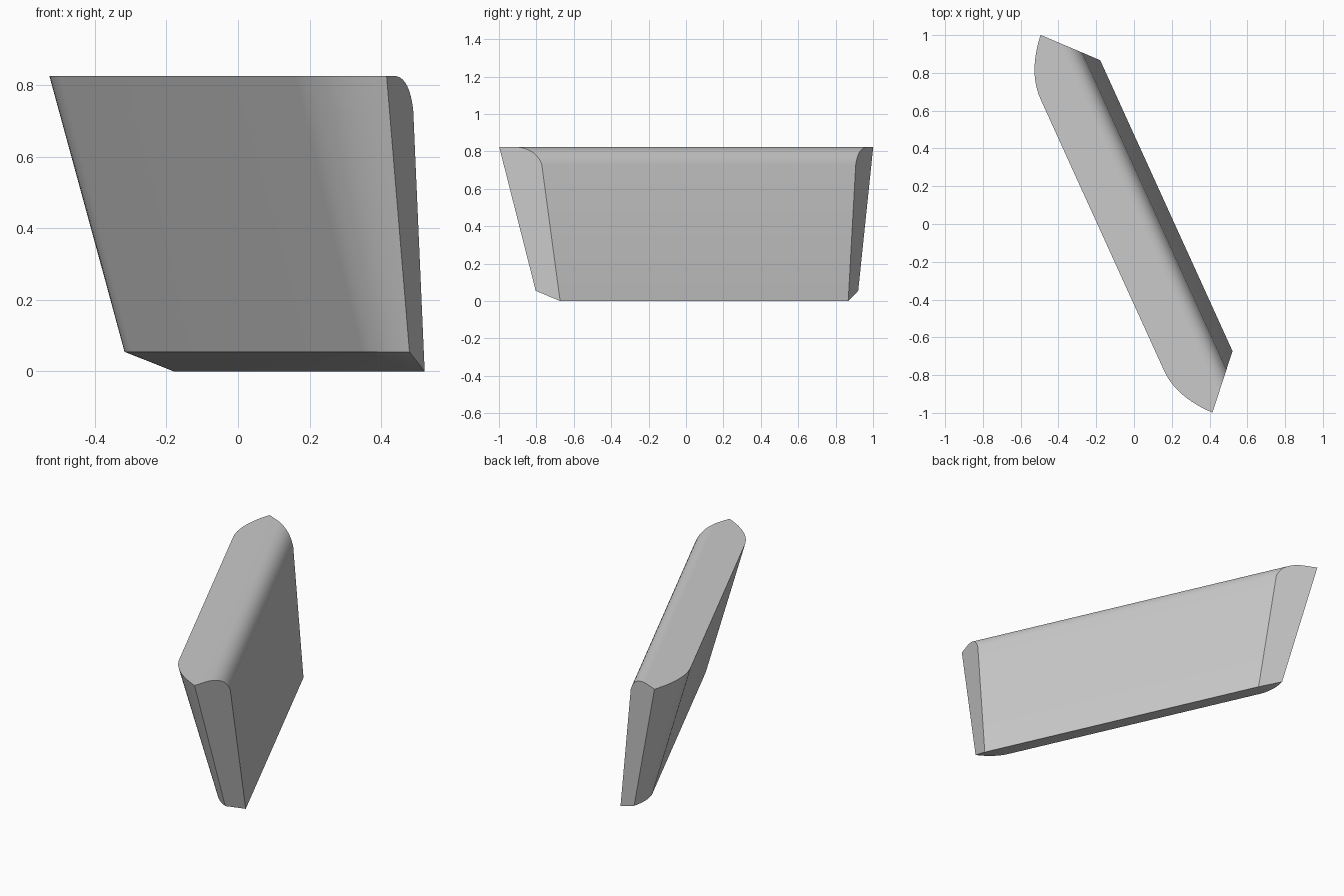
import bpy
import bmesh
import math
from mathutils import Vector

cube = bpy.data.objects.get("Cube")
if cube:
    bpy.data.objects.remove(cube, do_unlink=True)

grey = bpy.data.materials.new("plain grey")
grey.use_nodes = True
colour = (0.59, 0.59, 0.59, 1)
grey.diffuse_color = colour
grey.node_tree.nodes["Principled BSDF"].inputs["Base Color"].default_value = colour

TOP, RIM = 0.825, 0.055
ALONG = Vector((0.414, -0.910, 0))    # long axis of the slab
ACROSS = Vector((0.910, 0.414, 0))    # thickness axis
CENTRE = Vector((-0.007, 0.016, 0))


def half_length(n):
    """Half length of the slab at depth n, between the slanted ends."""
    return 0.846 + 1.09 * (0.196 - n)


def bend(a, b, c, t):
    """Point at t on a quadratic curve."""
    return (1 - t) ** 2 * a + 2 * t * (1 - t) * b + t * t * c


def place(u, n, z):
    return CENTRE + ALONG * u + ACROSS * n + Vector((0, 0, z))


def curved_corner(z, steps=12):
    """Rounded outer corner at height z, tighter towards the base."""
    f = (z - RIM) / (TOP - RIM)
    n_end = 0.103 - 0.139 * f
    n_side = 0.035 - 0.212 * f
    u_end = half_length(n_end)
    reach = 0.17 + 0.14 * f
    points = []
    for i in range(steps + 1):
        t = i / steps
        u = bend(u_end, u_end - reach / 2, u_end - reach, t)
        points.append((u, bend(n_end, n_side, n_side, t), z))
    return points


def outline(n, z):
    """Closed ring whose inner edge lies at depth n and height z."""
    half = [(half_length(n), n, z)] + curved_corner(max(z, RIM))
    return half + [(-u, d, h) for u, d, h in reversed(half)]


# Inner side profile: a leaning flat face, then a rounded shoulder
profile = [(0.196, 0.0), (0.190, RIM + 0.005)]
for i in range(13):
    profile.append((bend(0.126, 0.104, 0.022, i / 12),
                    bend(0.73, 0.818, TOP, i / 12)))

# Slab lofted from the rings and capped
bm = bmesh.new()
rings = [[bm.verts.new(place(*p)) for p in outline(n, z)] for n, z in profile]
count = len(rings[0])
for low, high in zip(rings, rings[1:]):
    for i in range(count):
        j = (i + 1) % count
        bm.faces.new((low[i], low[j], high[j], high[i]))
bm.faces.new(rings[-1])
base = bm.faces.new(list(reversed(rings[0])))
bmesh.ops.triangulate(bm, faces=[base])
bmesh.ops.recalc_face_normals(bm, faces=bm.faces[:])

mesh = bpy.data.meshes.new("slab")
bm.to_mesh(mesh)
bm.free()
mesh.materials.append(grey)
slab = bpy.data.objects.new("slab", mesh)
bpy.context.collection.objects.link(slab)

bpy.ops.object.select_all(action="DESELECT")
slab.select_set(True)
bpy.context.view_layer.objects.active = slab
bpy.ops.object.shade_smooth_by_angle(angle=math.radians(30))
